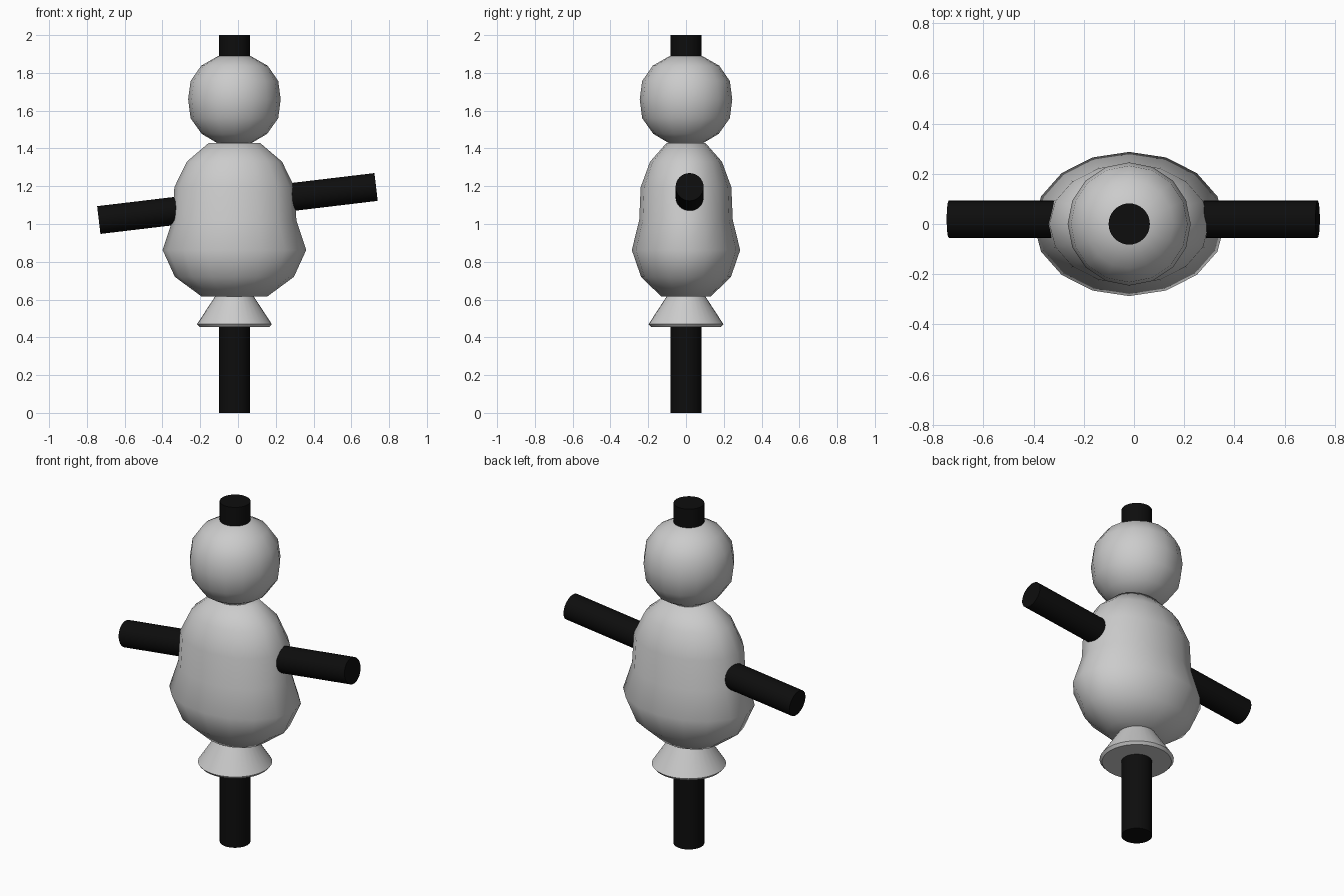
import bpy, bmesh, math
from mathutils import Matrix, Vector

if "Cube" in bpy.data.objects:
    bpy.data.objects.remove(bpy.data.objects["Cube"])

CX = -0.019  # axis of the figure

black = bpy.data.materials.new("black")
black.diffuse_color = (0.004, 0.004, 0.004, 1)
black.use_nodes = True
black.node_tree.nodes["Principled BSDF"].inputs["Base Color"].default_value = black.diffuse_color


def finish(obj, angle):
    bpy.ops.object.select_all(action='DESELECT')
    obj.select_set(True)
    bpy.context.view_layer.objects.active = obj
    bpy.ops.object.shade_smooth_by_angle(angle=math.radians(angle))


def lathe(name, profile, sides=16, y_scale=1.0, angle=50):
    """Closed turned shape from (radius, z) points, bottom to top."""
    bm = bmesh.new()
    rings = []
    for r, z in profile:
        rings.append([bm.verts.new((CX + r * math.cos(math.tau * i / sides),
                                    r * y_scale * math.sin(math.tau * i / sides), z))
                      for i in range(sides)])
    for a, b in zip(rings, rings[1:]):
        for i in range(sides):
            j = (i + 1) % sides
            bm.faces.new((a[i], a[j], b[j], b[i]))
    bm.faces.new(rings[0][::-1])
    bm.faces.new(rings[-1])
    mesh = bpy.data.meshes.new(name)
    bm.to_mesh(mesh)
    bm.free()
    obj = bpy.data.objects.new(name, mesh)
    bpy.context.collection.objects.link(obj)
    finish(obj, angle)
    return obj


def rod(name, start, end, radius):
    """Black cylinder between two points."""
    start, end = Vector(start), Vector(end)
    d = end - start
    bpy.ops.mesh.primitive_cylinder_add(
        vertices=32, radius=radius, depth=d.length, location=(start + end) / 2,
        rotation=d.to_track_quat('Z', 'Y').to_euler())
    obj = bpy.context.object
    obj.name = name
    obj.data.materials.append(black)
    finish(obj, 40)


# Vertical pole through the whole figure, and the tilted arm bar
rod("pole", (CX, 0, 0), (CX, 0, 2.0), 0.082)
rod("arm_bar", (-0.737, 0.019, 1.021), (0.731, 0.019, 1.196), 0.074)

# Flared collar under the body
lathe("collar", [(0.185, 0.455), (0.198, 0.47), (0.1, 0.62)], sides=32, angle=30)

# Oval padded body
lathe("body", [(0.175, 0.617), (0.315, 0.72), (0.38, 0.862), (0.328, 1.02),
               (0.318, 1.195), (0.252, 1.33), (0.135, 1.43)], y_scale=0.755)

# Round head
lathe("head", [(0.09, 1.428), (0.173, 1.477), (0.232, 1.56), (0.245, 1.66),
               (0.232, 1.757), (0.176, 1.838), (0.085, 1.89)])
